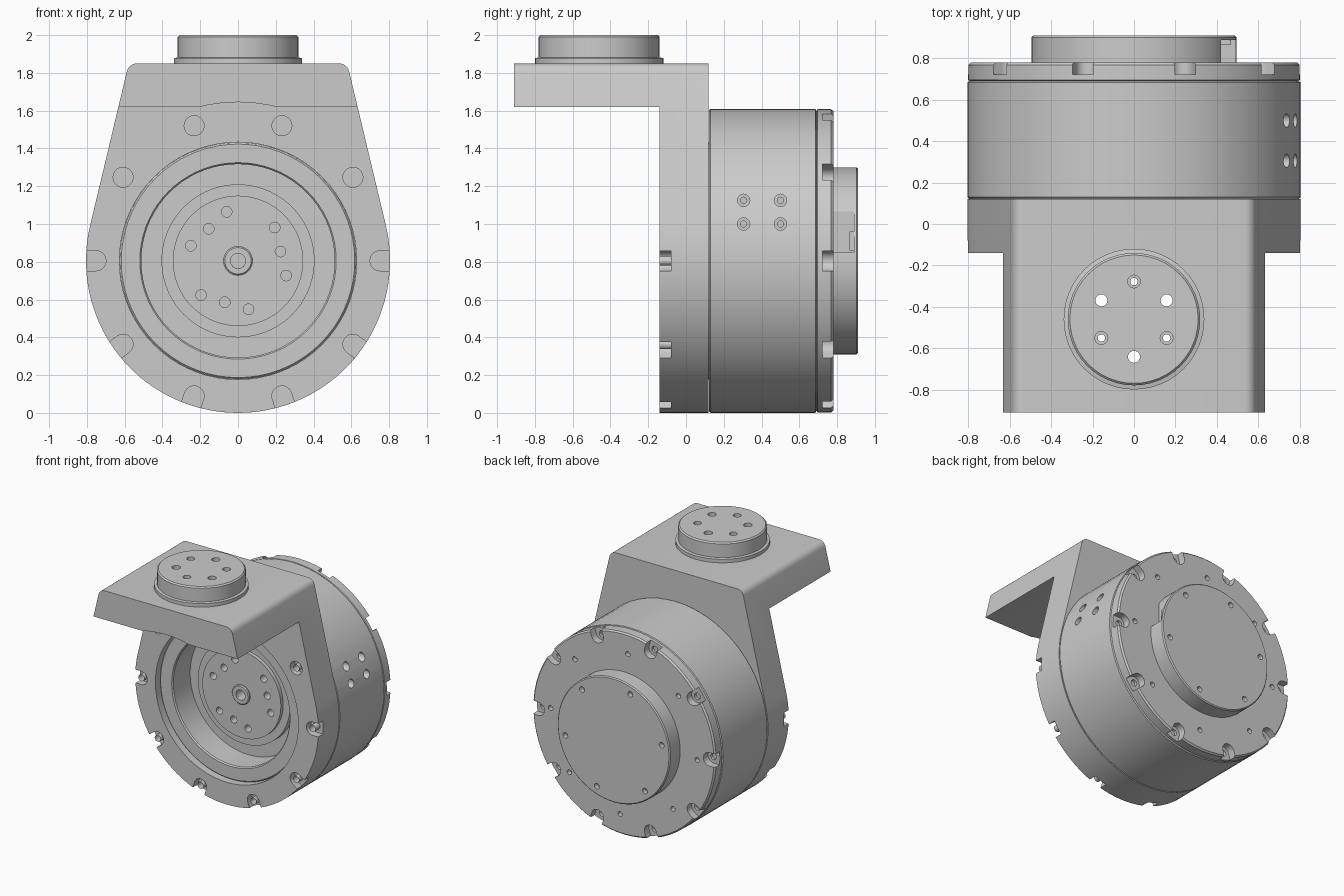
import bpy, bmesh
from math import sin, cos, radians, pi, tau
from mathutils import Matrix

if "Cube" in bpy.data.objects:
    bpy.data.objects.remove(bpy.data.objects["Cube"])

CZ = 0.805   # height of the motor axis
R = 0.805    # motor radius
# local (x, y, depth) -> world, for parts along y, z and x
ALONG_Y = Matrix(((1, 0, 0, 0), (0, 0, 1, 0), (0, 1, 0, CZ), (0, 0, 0, 1)))
ALONG_Z = Matrix.Translation((0, -0.46, 0))
ALONG_X = Matrix(((0, 0, 1, 0), (1, 0, 0, 0), (0, 1, 0, 0), (0, 0, 0, 1)))


def arc(cx, cy, r, a0, a1, n):
    return [(cx + r * cos(radians(a0 + (a1 - a0) * i / n)),
             cy + r * sin(radians(a0 + (a1 - a0) * i / n))) for i in range(n + 1)]


def circle(cx, cy, r, n=20):
    return arc(cx, cy, r, 0, 360, n)[:-1]


def add_prism(bm, pts, d0, d1, mat):
    lo = [bm.verts.new(mat @ Matrix.Translation((x, y, d0)).translation) for x, y in pts]
    hi = [bm.verts.new(mat @ Matrix.Translation((x, y, d1)).translation) for x, y in pts]
    bm.faces.new(lo)
    bm.faces.new(hi[::-1])
    n = len(pts)
    for i in range(n):
        bm.faces.new((lo[i], hi[i], hi[(i + 1) % n], lo[(i + 1) % n]))


def finish(name, bm):
    bmesh.ops.recalc_face_normals(bm, faces=bm.faces)
    me = bpy.data.meshes.new(name)
    bm.to_mesh(me)
    bm.free()
    ob = bpy.data.objects.new(name, me)
    bpy.context.collection.objects.link(ob)
    return ob


def prisms(name, items):
    bm = bmesh.new()
    for item in items:
        add_prism(bm, *item)
    return finish(name, bm)


def lathe(name, profile, mat, seg=72):
    bm = bmesh.new()
    vs = [bm.verts.new((r, 0, d)) for r, d in profile]
    es = [bm.edges.new(p) for p in zip(vs, vs[1:])]
    bmesh.ops.spin(bm, geom=vs + es, cent=(0, 0, 0), axis=(0, 0, 1), angle=tau,
                   steps=seg, use_duplicate=False)
    bmesh.ops.remove_doubles(bm, verts=bm.verts, dist=1e-5)
    bmesh.ops.transform(bm, matrix=mat, verts=bm.verts)
    return finish(name, bm)


def select(ob):
    bpy.ops.object.select_all(action='DESELECT')
    ob.select_set(True)
    bpy.context.view_layer.objects.active = ob


def cut(ob, items):
    cutter = prisms("cutter", items)
    cutter.hide_render = True
    mod = ob.modifiers.new("cut", 'BOOLEAN')
    mod.operation, mod.solver, mod.use_self, mod.object = 'DIFFERENCE', 'EXACT', True, cutter
    select(ob)
    bpy.ops.object.modifier_apply(modifier=mod.name)
    bpy.data.objects.remove(cutter)


def smooth(ob):
    select(ob)
    bpy.ops.object.shade_smooth_by_angle(angle=radians(25))


def polar(r, deg):
    return r * cos(radians(deg)), r * sin(radians(deg))


def notch(deg, opened):
    """Round bolt seat, optionally running out through the rim."""
    if not opened:
        return circle(*polar(0.752, deg), 0.053)
    pts = arc(0.752, 0, 0.053, 90, 270, 12) + [(0.9, -0.053), (0.9, 0.053)]
    c, s = cos(radians(deg)), sin(radians(deg))
    return [(x * c - y * s, x * s + y * c) for x, y in pts]


# L-shaped bracket: teardrop profile, hollowed below the shelf
half = [(0.783, 0.187)] + arc(0.535, 0.99, 0.055, 13, 90, 6)
outline = half + [(-x, y) for x, y in reversed(half)] + arc(0, 0, R, 167, 373, 56)[1:-1]
bracket = prisms("bracket", [(outline, -0.91, 0.12, ALONG_Y)])
S = 1.62 - CZ
cut(bracket, [([(-1, -1), (1, -1), (1, S), (-1, S)], -1, -0.14, ALONG_Y)])
cut(bracket, [(circle(0, 0, 0.84, 96), -1, -0.14, ALONG_Y)])
cut(bracket, [(circle(0, 0, 0.628, 72), -0.3, 0.3, ALONG_Y)])

# bolt seats in the bracket face
seats = []
for k in range(10):
    a = 36 * k
    seats.append((notch(a, not 30 < a < 150), -0.2, -0.08, ALONG_Y))
    seats.append((circle(*polar(0.752, a), 0.026, 14), -0.2, -0.02, ALONG_Y))
cut(bracket, seats)

# holes through the shelf and its round flange
flange_holes = []
for k in range(6):
    x, y = polar(0.182, 90 + 60 * k)
    if k % 2:
        flange_holes.append((circle(x, y, 0.029), 1.4, 2.1, ALONG_Z))
    else:
        flange_holes.append((circle(x, y, 0.031), 1.96, 2.1, ALONG_Z))
        flange_holes.append((circle(x, y, 0.018), 1.4, 2.1, ALONG_Z))
cut(bracket, flange_holes)
smooth(bracket)

flange = lathe("output_flange", [(0, 1.85), (0.34, 1.85), (0.34, 1.878), (0.32, 1.882),
                                 (0.32, 1.99), (0.31, 2.0), (0, 2.0)], ALONG_Z, 48)
cut(flange, flange_holes)
smooth(flange)

# motor housing with stepped front recess
housing = lathe("motor_housing", [
    (0, 0.045), (0.345, 0.045), (0.345, 0.075), (0.405, 0.075), (0.405, 0.13),
    (0.512, 0.13), (0.512, -0.08), (0.52, -0.09), (0.618, -0.09), (0.627, -0.08),
    (0.627, 0.122), (0.797, 0.122), (R, 0.13), (R, 0.685), (0.795, 0.69), (0, 0.69)], ALONG_Y)
holes = [(circle(0, 0, 0.04), 0, 0.14, ALONG_Y)]
for k in range(3):                       # three rows of three rotor holes
    c, s = cos(k * tau / 3), sin(k * tau / 3)
    for x, y in ((-0.06, 0.26), (-0.155, 0.17), (-0.25, 0.08)):
        holes.append((circle(x * c - y * s, x * s + y * c, 0.028), 0, 0.11, ALONG_Y))
for y in (0.305, 0.5):                   # side mounting holes
    for z in (1.0, 1.125):
        holes.append((circle(y, z, 0.033), 0.69, 0.95, ALONG_X))
        holes.append((circle(y, z, 0.017, 12), 0.6, 0.95, ALONG_X))
cut(housing, holes)
smooth(housing)

hub = lathe("rotor_hub", [(0.04, 0.05), (0.04, 0.03), (0.07, 0.03), (0.077, 0.037), (0.077, 0.05)],
            ALONG_Y, 32)
smooth(hub)

# rear cap with rim notches and small screw holes
cap = lathe("rear_cap", [(0, 0.69), (0.79, 0.69), (0.803, 0.697), (0.803, 0.768), (0.792, 0.78),
                         (0, 0.78)], ALONG_Y)
seats = []
for k in range(10):
    seats.append((notch(36 * k, True), 0.722, 0.85, ALONG_Y))
    seats.append((circle(*polar(0.748, 36 * k), 0.026, 14), 0.7, 0.85, ALONG_Y))
for k in range(8):
    seats.append((circle(*polar(0.645, 3 + 45 * k), 0.02, 14), 0.74, 0.85, ALONG_Y))
cut(cap, seats)
smooth(cap)

# rear lid with cable opening on the right
lid = lathe("rear_lid", [(0, 0.775), (0.495, 0.775), (0.495, 0.902), (0.487, 0.91), (0, 0.91)], ALONG_Y)
cut(lid, [(circle(*polar(0.43, 50 + 60 * k), 0.022, 14), 0.87, 0.95, ALONG_Y) for k in range(6)])
cut(lid, [([(0.42, 0.045), (0.6, 0.045), (0.6, 0.265), (0.42, 0.265)], 0.76, 0.89, ALONG_Y)])
smooth(lid)
prisms("cable_socket", [([(0.41, 0.055), (0.47, 0.055), (0.47, 0.155), (0.41, 0.155)],
                         0.865, 0.892, ALONG_Y)])
